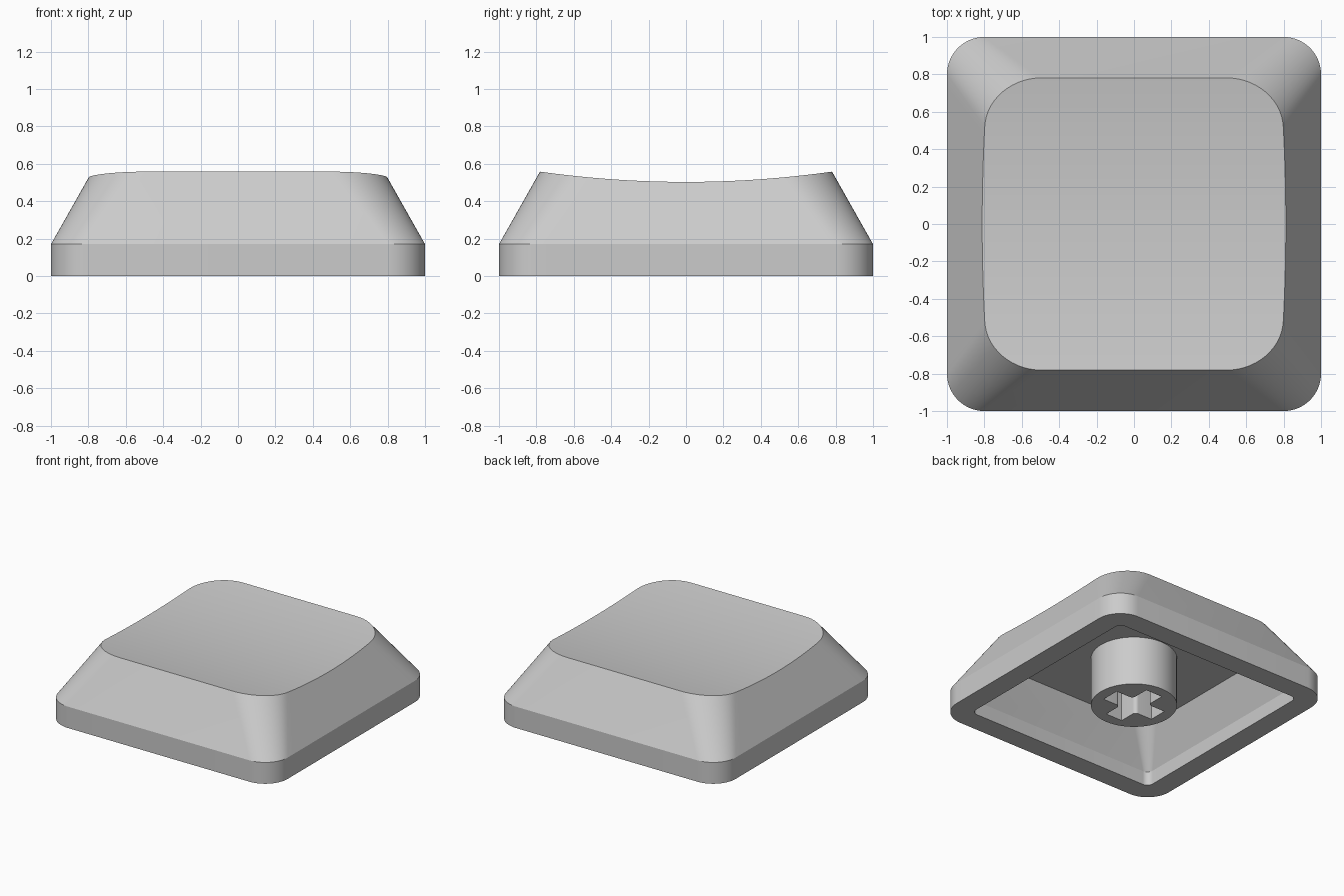
import bpy, bmesh
from math import sin, cos, pi, radians, copysign

cube = bpy.data.objects.get("Cube")
if cube:
    bpy.data.objects.remove(cube)

grey = bpy.data.materials.new("light grey plastic")
grey.use_nodes = True
colour = (0.6, 0.6, 0.6, 1)
grey.diffuse_color = colour
grey.node_tree.nodes["Principled BSDF"].inputs["Base Color"].default_value = colour

BAND, CEILING = 0.17, 0.39
ARC, SIDE = 14, 24

# Right half of a rounded square: (position along the side, angle of the corner arc)
HALF = [(-1, pi / 2 * (i / ARC - 1)) for i in range(ARC + 1)]
HALF += [(2 * i / SIDE - 1, 0) for i in range(1, SIDE)]
HALF += [(1, pi / 2 * i / ARC) for i in range(ARC + 1)]


def outline_point(t, a, half, r):
    return half - r + r * cos(a), t * (half - r) + r * sin(a)


def flat_loop(half, r, z):
    return [(*outline_point(t, a, half, r), z) for t, a in HALF]


def scooped_loop():
    """Where the tapering outer wall meets the shallow cylindrical dish."""
    points = []
    for t, a in HALF:
        z = 0.53
        for _ in range(12):
            rise = z - BAND
            x, y = outline_point(t, a, 1 - 0.565 * rise, 0.2 + 0.21 * rise)
            z = 0.503 + 0.09 * y * y
        points.append((x, y, z))
    return points


def finish(bm, name):
    bmesh.ops.recalc_face_normals(bm, faces=bm.faces)
    mesh = bpy.data.meshes.new(name)
    bm.to_mesh(mesh)
    bm.free()
    mesh.materials.append(grey)
    obj = bpy.data.objects.new(name, mesh)
    bpy.context.collection.objects.link(obj)
    bpy.ops.object.select_all(action="DESELECT")
    obj.select_set(True)
    bpy.context.view_layer.objects.active = obj
    bpy.ops.object.shade_smooth_by_angle(angle=radians(20))
    return obj


# Hollow shell, lofted from the inner ceiling down under the rim and up to the dish
bm = bmesh.new()
rings = []
for right in (flat_loop(0.705, 0.12, CEILING), flat_loop(0.833, 0.05, 0.11),
              flat_loop(0.833, 0.05, 0), flat_loop(1, 0.2, 0),
              flat_loop(1, 0.2, BAND), scooped_loop()):
    left = [(-x, y, z) for x, y, z in reversed(right)]
    rings.append([bm.verts.new(p) for p in right + left])
count = len(rings[0])
for low, high in zip(rings, rings[1:]):
    for i in range(count):
        j = (i + 1) % count
        bm.faces.new((low[i], low[j], high[j], high[i]))
# Ceiling and dish are strips running from side to side
for ring in (rings[0], rings[-1]):
    for i in range(count // 2 - 1):
        bm.faces.new((ring[i], ring[i + 1], ring[-2 - i], ring[-1 - i]))
finish(bm, "cap_shell")

# Round stem with a cross-shaped socket whose inner corners are rounded
LENGTH, WIDTH, FILLET = 0.225, 0.073, 0.03
circle = [(0.311 * cos(a), 0.311 * sin(a)) for a in (2 * pi * i / 64 for i in range(64))]
cross = []
for k in range(4):
    arm = [(LENGTH, -WIDTH), (LENGTH, WIDTH)]
    centre = WIDTH + FILLET
    arm += [(centre - FILLET * sin(a), centre - FILLET * cos(a))
            for a in (pi / 2 * i / 6 for i in range(7))]
    c, s = round(cos(k * pi / 2)), round(sin(k * pi / 2))
    cross += [(x * c - y * s, x * s + y * c) for x, y in arm]

bm = bmesh.new()
edges = []
for loop in (circle, cross):
    verts = [bm.verts.new((x, y, 0)) for x, y in loop]
    edges += [bm.edges.new((v, verts[i - 1])) for i, v in enumerate(verts)]
bmesh.ops.triangle_fill(bm, edges=edges, use_beauty=True)
ring_faces = bm.faces[:]
grown = bmesh.ops.extrude_face_region(bm, geom=ring_faces, use_keep_orig=True)["geom"]
for v in grown:
    if isinstance(v, bmesh.types.BMVert):
        v.co.z = CEILING
finish(bm, "stem")
